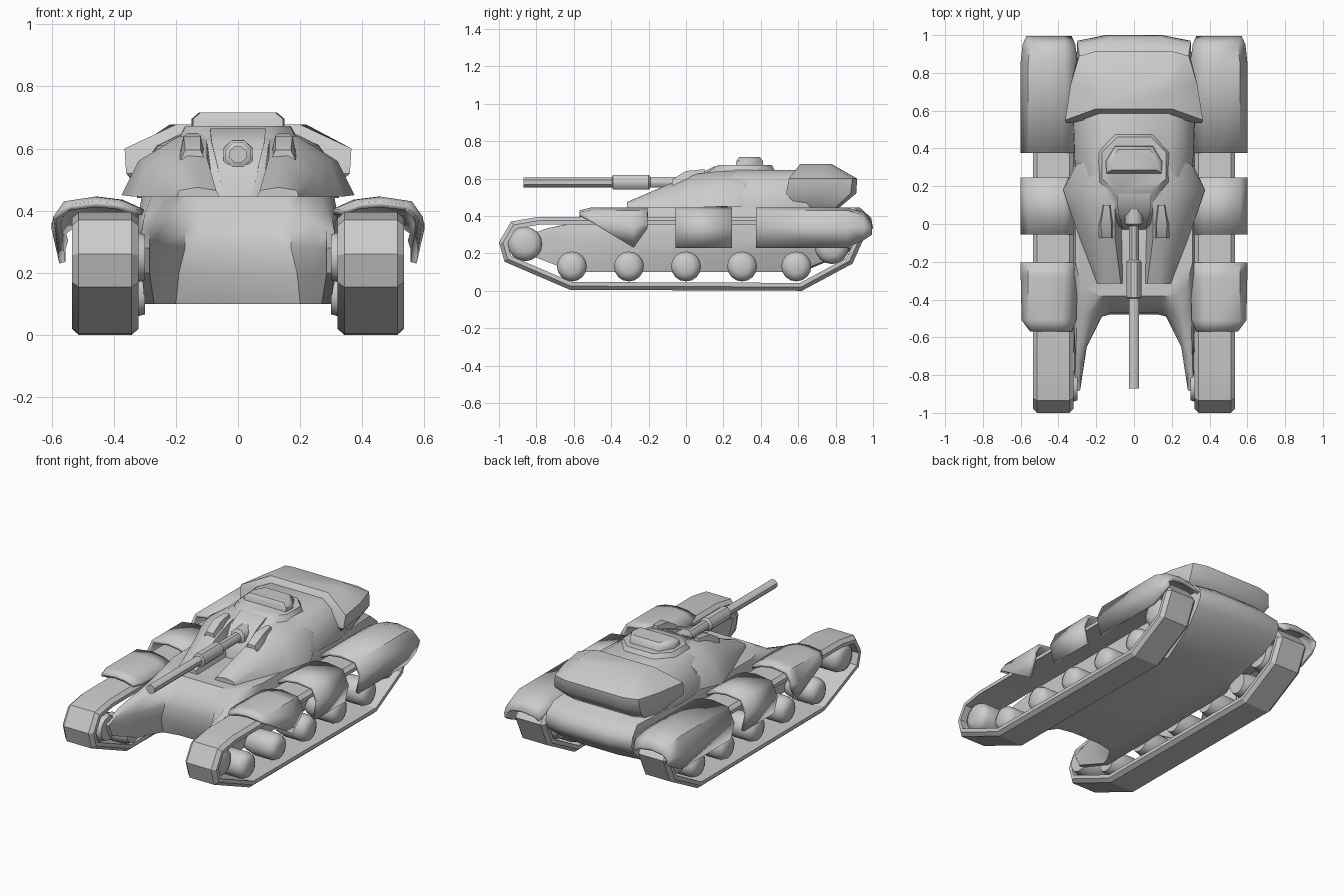
import bpy, bmesh, math
from mathutils import Vector


def finish(name, bm, angle=45):
    bmesh.ops.remove_doubles(bm, verts=bm.verts[:], dist=0.0005)
    bmesh.ops.recalc_face_normals(bm, faces=bm.faces[:])
    me = bpy.data.meshes.new(name)
    bm.to_mesh(me)
    bm.free()
    ob = bpy.data.objects.new(name, me)
    bpy.context.collection.objects.link(ob)
    bpy.ops.object.select_all(action='DESELECT')
    ob.select_set(True)
    bpy.context.view_layer.objects.active = ob
    bpy.ops.object.shade_smooth_by_angle(angle=math.radians(angle))
    return ob


def loft(name, rings, closed=True, caps=True, loop=False, angle=45):
    """Skin a list of equal-length rings of 3D points."""
    bm = bmesh.new()
    vs = [[bm.verts.new(p) for p in r] for r in rings]
    n = len(rings[0])
    pairs = list(zip(vs, vs[1:])) + ([(vs[-1], vs[0])] if loop else [])
    for a, b in pairs:
        for i in range(n if closed else n - 1):
            j = (i + 1) % n
            bm.faces.new((a[i], a[j], b[j], b[i]))
    if caps:
        bm.faces.new(vs[0])
        bm.faces.new(vs[-1])
    return finish(name, bm, angle)


def plan(half, z):
    """Mirror a half outline (x, y[, z]) across x = 0 at height z."""
    pts = [(p[0], p[1], p[2] if len(p) > 2 else z) for p in half]
    return pts + [(-x, y, h) for x, y, h in reversed(pts)]


def rod(name, stations, x=0, z=0.58, sides=8):
    """Turned part along y from (y, radius) pairs."""
    ring = [math.tau * (i + 0.5) / sides for i in range(sides)]
    return loft(name, [[(x + r * math.cos(a), y, z + r * math.sin(a)) for a in ring]
                       for y, r in stations])


# Hull with two forward prongs, stacked plan outlines
loft("hull", [
    plan([(.10, -.44), (.20, -.46), (.25, -.54), (.27, -.60), (.30, -.60),
          (.30, -.3), (.29, .5), (.24, .60), (.12, .62)], .10),
    plan([(.13, -.48), (.19, -.49), (.255, -.66), (.285, -.84), (.31, -.86),
          (.32, -.5), (.32, .6), (.28, .84), (.13, .86)], .20),
    plan([(.13, -.48), (.17, -.49), (.25, -.65), (.285, -.88), (.315, -.89),
          (.32, -.5), (.32, .6), (.30, .94), (.14, .96)], .28),
    plan([(.13, -.47), (.17, -.48), (.25, -.62), (.285, -.72), (.31, -.74),
          (.32, -.5), (.32, .6), (.30, .97), (.15, 1.0)], .335),
    plan([(.13, -.43), (.17, -.43), (.22, -.46), (.25, -.47), (.30, -.45),
          (.32, -.3), (.32, .6), (.30, .96), (.15, .99)], .39),
    plan([(.13, -.38), (.16, -.38), (.19, -.38), (.23, -.37), (.28, -.33),
          (.31, -.2), (.31, .6), (.29, .90), (.15, .93)], .445),
])

# Track side profile (y, z), anticlockwise
track = [(-.62, .005), (.62, .0), (.89, .145), (.96, .30), (.90, .38), (.80, .395),
         (-.79, .395), (-.935, .37), (-1.0, .26), (-.97, .155)]


def inset(poly, d):
    out = []
    for i, p in enumerate(poly):
        p = Vector(p)
        e1 = (p - Vector(poly[i - 1])).normalized()
        e2 = (Vector(poly[(i + 1) % len(poly)]) - p).normalized()
        n1, n2 = Vector((-e1.y, e1.x)), Vector((-e2.y, e2.x))
        out.append(p + (n1 + n2) * d / (1 + n1.dot(n2)))
    return out


chamfer, inner = inset(track, .02), inset(track, .042)
wheels = [(-.86, .25, .092), (.78, .235, .092)] + [
    (y, .13, .08) for y in (-.61, -.305, 0, .30, .59)]

# Fender sections: each ring runs from inner edge over the top to the outer edge
fenders = {
    "front_fender": [
        (-.57, [(.33, .405), (.39, .425), (.46, .43), (.54, .42), (.55, .41), (.55, .40)]),
        (-.51, [(.305, .405), (.38, .435), (.46, .445), (.56, .43), (.595, .38), (.59, .37)]),
        (-.28, [(.30, .40), (.37, .435), (.45, .445), (.56, .43), (.60, .34), (.575, .23)]),
        (-.205, [(.30, .40), (.37, .43), (.45, .445), (.56, .43), (.60, .36), (.595, .335)])],
    "middle_fender": [
        (y, [(.30, .40), (.37, .435), (.45, .445), (.56, .43), (.60, .34), (.575, .23)])
        for y in (-.055, .245)],
    "rear_fender": [
        (.375, [(.30, .40), (.37, .435), (.45, .445), (.56, .43), (.60, .34), (.575, .23)]),
        (.86, [(.30, .40), (.37, .435), (.45, .445), (.56, .43), (.60, .34), (.575, .23)]),
        (.95, [(.31, .38), (.37, .41), (.45, .42), (.55, .405), (.59, .34), (.575, .27)]),
        (.995, [(.33, .34), (.37, .36), (.45, .37), (.53, .36), (.57, .33), (.565, .30)])],
}

for side, s in (("left", 1), ("right", -1)):
    # Hollow track band
    rings = []
    for o, c, i in zip(track, chamfer, inner):
        rings.append([(s * x, p[0], p[1]) for x, p in (
            (.32, i), (.32, c), (.342, o), (.513, o), (.535, c), (.535, i))])
    loft(side + "_track", rings, caps=False, loop=True, angle=20)

    # Rounded wheels
    for k, (y, z, r) in enumerate(wheels):
        rings = [[(s * x, y + r * f * math.cos(math.tau * a / 16),
                   z + r * f * math.sin(math.tau * a / 16)) for a in range(16)]
                 for x, f in ((.30, .8), (.36, 1), (.47, 1), (.50, .85), (.515, .5))]
        loft(f"{side}_wheel_{k + 1}", rings)

    # Fender shells
    for name, secs in fenders.items():
        ob = loft(f"{side}_{name}", [[(s * x, y, z) for x, z in sec] for y, sec in secs],
                  closed=False, caps=False)
        mod = ob.modifiers.new("thickness", 'SOLIDIFY')
        mod.thickness = .02
        # keep the thickness on the inside whichever way the open sheet faces
        up = sum(p.normal.z for p in ob.data.polygons)
        mod.offset = -1 if up > 0 else 1

    # Turret cheek armour with a low pointed nose
    cheek = [
        (-.315, [(.06, .445), (.195, .445), (.19, .465), (.13, .475), (.07, .465)]),
        (-.08, [(.065, .445), (.285, .445), (.25, .52), (.16, .575), (.10, .57)]),
        (.06, [(.07, .445), (.335, .445), (.29, .56), (.18, .625), (.10, .62)]),
        (.18, [(.08, .445), (.375, .45), (.32, .56), (.19, .64), (.10, .64)]),
        (.32, [(.08, .445), (.31, .45), (.30, .56), (.19, .64), (.10, .64)])]
    loft(side + "_turret_cheek", [[(s * x, y, z) for x, z in sec] for y, sec in cheek])

    # Small blister on each cheek
    bump = [(-.075, .10, .19, .595), (.0, .10, .195, .64), (.10, .11, .18, .65)]
    loft(side + "_cheek_blister", [[(s * a, y, .55), (s * b, y, .55), (s * (b - .02), y, z),
                                    (s * (a + .02), y, z)] for y, a, b, z in bump])

# Turret body
loft("turret_body", [
    plan([(.06, -.03), (.26, .10), (.31, .22), (.325, .55), (.26, .78)], .44),
    plan([(.07, -.01), (.25, .12), (.31, .24), (.32, .55), (.26, .78)], .53),
    plan([(.09, .06), (.18, .12), (.24, .25), (.26, .56), (.22, .76)], .61),
    plan([(.09, .14), (.13, .17), (.18, .26), (.19, .54), (.15, .72)], .645)])

# Rear turret bustle
loft("turret_bustle", [
    plan([(.28, .60), (.30, .70), (.27, .80), (.20, .82)], .445),
    plan([(.36, .535), (.335, .74), (.30, .88), (.20, .91)], .52),
    plan([(.365, .55), (.335, .74), (.29, .89), (.20, .915)], .60),
    plan([(.20, .61), (.22, .70), (.21, .77), (.17, .78)], .677)])

# Central mantlet wedge
loft("mantlet", [
    plan([(.045, -.03), (.06, .25)], .445),
    plan([(.065, -.01), (.08, .25)], .54),
    plan([(.085, .06), (.09, .25)], .62),
    plan([(.09, .15), (.09, .25)], .665)])

# Roof plate and hatch
loft("roof_plate", [
    plan([(.10, .10), (.19, .21), (.20, .38), (.11, .485)], .62),
    plan([(.09, .17), (.17, .24), (.17, .38), (.09, .46)], .672)])
loft("hatch", [
    plan([(.145, .265), (.15, .33), (.10, .415)], .66),
    plan([(.145, .27), (.15, .33), (.10, .41)], .695),
    plan([(.12, .285), (.125, .33), (.085, .395)], .716)])

# Gun: barrel with stepped sleeve and root collar
rod("gun_barrel", [(-.87, .029), (-.395, .029), (-.39, .043), (-.20, .043), (-.19, .03),
                   (-.01, .03), (.0, .05), (.19, .055)])
